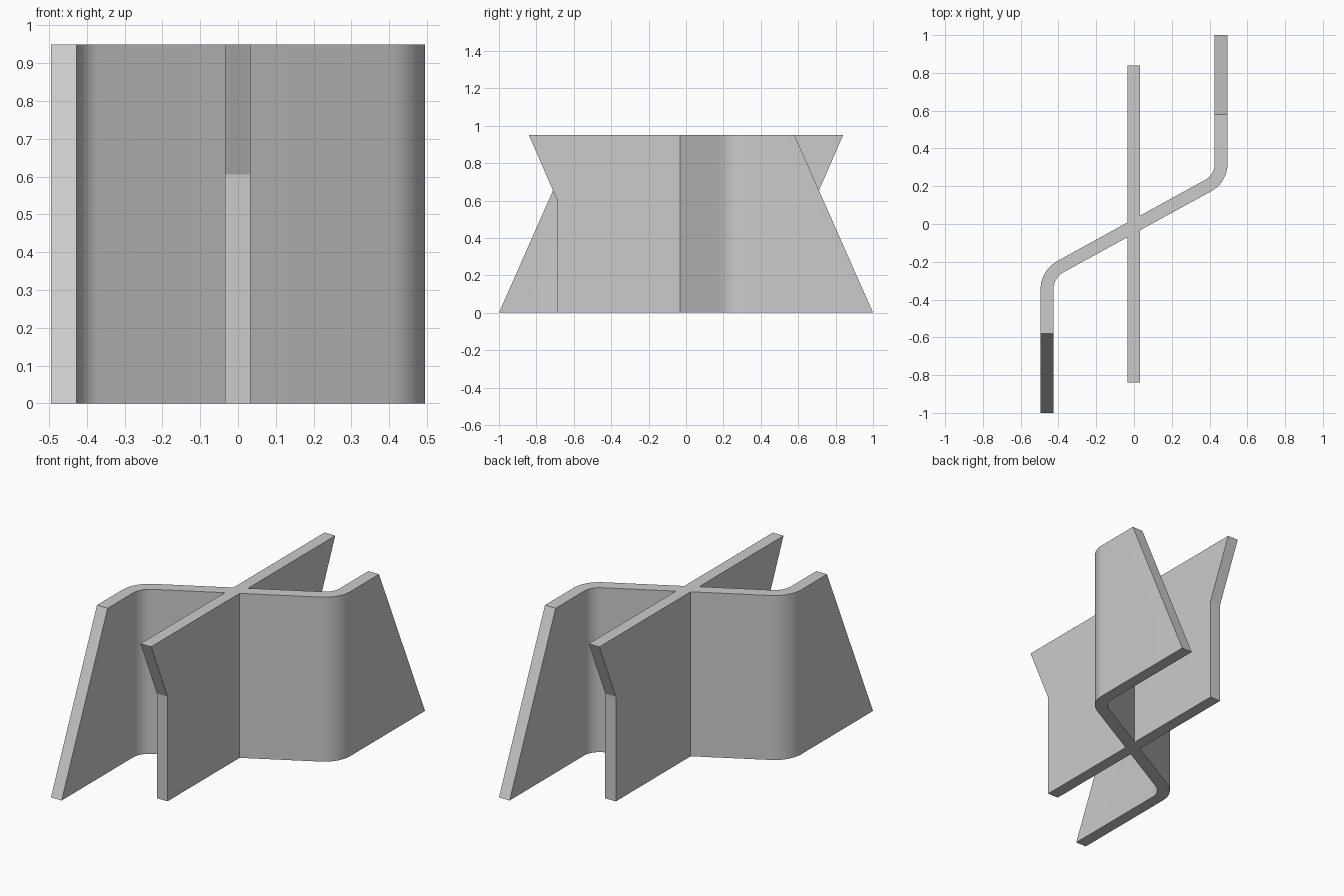
import bpy, bmesh, math
from mathutils import Vector

if "Cube" in bpy.data.objects:
    bpy.data.objects.remove(bpy.data.objects["Cube"])

H, T = 0.95, 0.068      # height, plate thickness


def fillet(prev, corner, nxt, r, n=10):
    """Arc points rounding one corner of the plate's centre line."""
    p, c, q = map(Vector, (prev, corner, nxt))
    a, b = (p - c).normalized(), (q - c).normalized()
    half = a.angle(b) / 2
    centre = c + (a + b).normalized() * r / math.sin(half)
    t = r / math.tan(half)
    s = (c + a * t - centre).normalized()
    e = (c + b * t - centre).normalized()
    return [centre + s.slerp(e, i / n) * r for i in range(n + 1)]


def prism(name, bottom, top):
    """Solid between two matching outlines."""
    bm = bmesh.new()
    lo = [bm.verts.new(v) for v in bottom]
    hi = [bm.verts.new(v) for v in top]
    bm.faces.new(lo)
    bm.faces.new(hi)
    n = len(lo)
    for i in range(n):
        j = (i + 1) % n
        bm.faces.new((lo[i], lo[j], hi[j], hi[i]))
    bmesh.ops.recalc_face_normals(bm, faces=bm.faces)
    mesh = bpy.data.meshes.new(name)
    bm.to_mesh(mesh)
    bm.free()
    obj = bpy.data.objects.new(name, mesh)
    bpy.context.collection.objects.link(obj)
    return obj


# Bent plate: Z-shaped plan with rounded bends and sloping ends
X = 0.461
ends = (Vector((-X, -1)), Vector((X, 1)))
bends = (Vector((-X, -0.265)), Vector((X, 0.241)))
path = [ends[0]]
path += fillet(ends[0], bends[0], bends[1], 0.14)
path += fillet(bends[0], bends[1], ends[1], 0.13)
path.append(ends[1])
left, right = [], []
for i, p in enumerate(path):
    before = (p - path[i - 1]).normalized() if i else Vector((0, 1))
    after = (path[i + 1] - p).normalized() if i < len(path) - 1 else Vector((0, 1))
    d = (before + after).normalized()
    off = Vector((-d.y, d.x)) * T / 2 / d.dot(before)
    left.append(p + off)
    right.append(p - off)
outline = left + right[::-1]
bottom = [(p.x, p.y, 0) for p in outline]
top = [(p.x, max(-0.58, min(0.58, p.y)), H) for p in outline]
bent_plate = prism("bent_plate", bottom, top)

# Straight centre plate: upright lower edges, flared towards the top
profile = [(-0.69, 0), (0.69, 0), (0.69, 0.605), (0.84, H), (-0.84, H), (-0.69, 0.605)]
centre_plate = prism("centre_plate",
                     [(-T / 2 - 0.001, y, z) for y, z in profile],
                     [(T / 2 - 0.001, y, z) for y, z in profile])

# Join both plates into one crossed base
union = bent_plate.modifiers.new("union", 'BOOLEAN')
union.operation = 'UNION'
union.solver = 'EXACT'
union.object = centre_plate
bpy.context.view_layer.objects.active = bent_plate
bent_plate.select_set(True)
bpy.ops.object.modifier_apply(modifier=union.name)
bpy.data.objects.remove(centre_plate)
bent_plate.name = "crossed_base"
bpy.ops.object.shade_smooth_by_angle(angle=math.radians(15))
